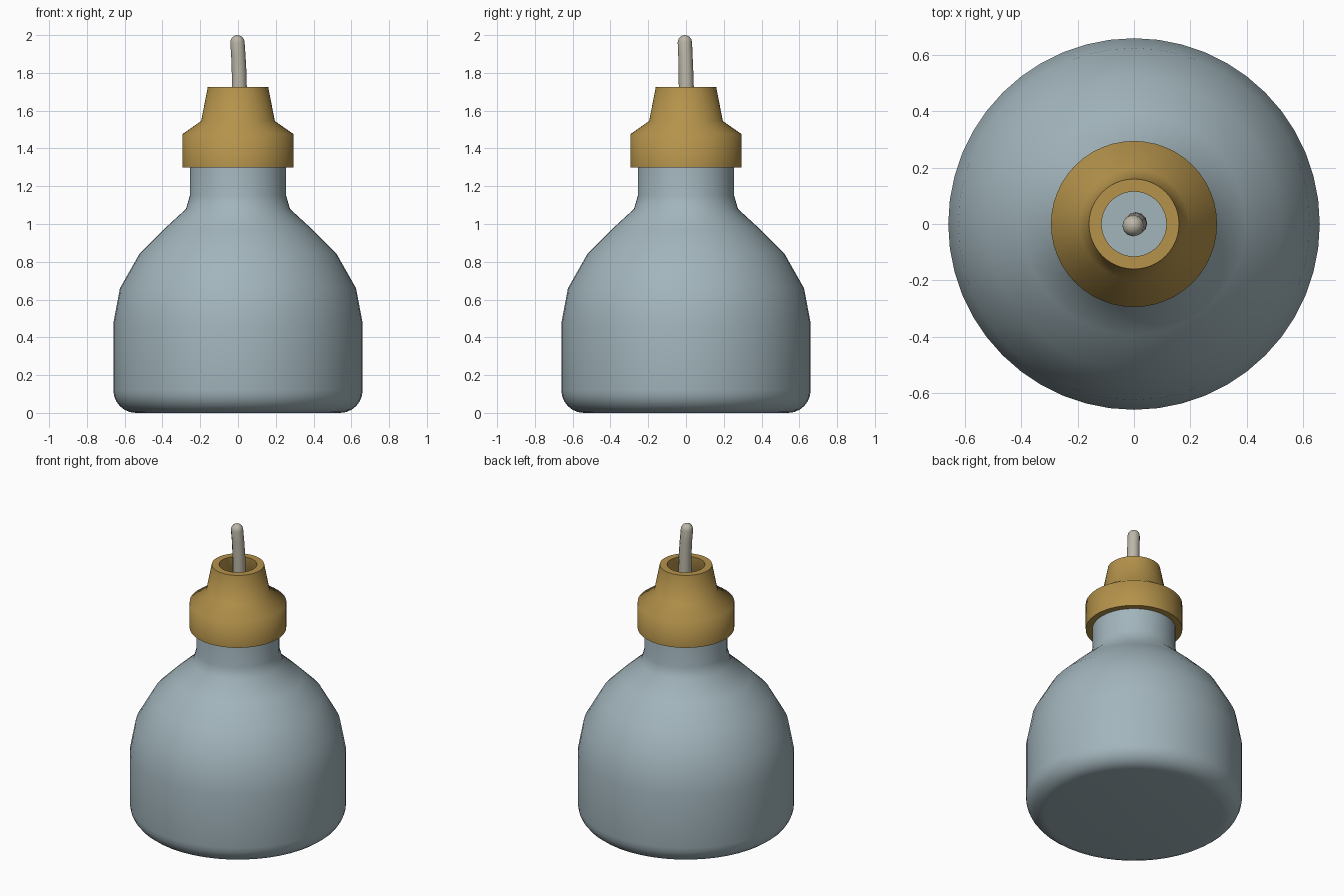
import bpy, bmesh, math

if "Cube" in bpy.data.objects:
    bpy.data.objects.remove(bpy.data.objects["Cube"])


def material(name, color):
    m = bpy.data.materials.new(name)
    m.diffuse_color = (*color, 1)
    m.use_nodes = True
    m.node_tree.nodes["Principled BSDF"].inputs["Base Color"].default_value = m.diffuse_color
    return m


def build(name, rings, sides, mat, angle, closed=False):
    """Skin a stack of horizontal rings given as (cx, cy, z, radius)."""
    bm = bmesh.new()
    loops = []
    for cx, cy, z, r in rings:
        loops.append([bm.verts.new((cx + r * math.cos(2 * math.pi * i / sides),
                                    cy + r * math.sin(2 * math.pi * i / sides), z))
                      for i in range(sides)])
    pairs = list(zip(loops, loops[1:]))
    if closed:
        pairs.append((loops[-1], loops[0]))
    for a, b in pairs:
        for i in range(sides):
            j = (i + 1) % sides
            bm.faces.new((a[i], a[j], b[j], b[i]))
    if not closed:
        bm.faces.new(loops[0][::-1])
        bm.faces.new(loops[-1])
    bmesh.ops.recalc_face_normals(bm, faces=bm.faces[:])
    me = bpy.data.meshes.new(name)
    bm.to_mesh(me)
    bm.free()
    ob = bpy.data.objects.new(name, me)
    bpy.context.collection.objects.link(ob)
    me.materials.append(mat)
    bpy.ops.object.select_all(action='DESELECT')
    ob.select_set(True)
    bpy.context.view_layer.objects.active = ob
    bpy.ops.object.shade_smooth_by_angle(angle=math.radians(angle))
    return ob


def lathe(profile):
    return [(0, 0, z, r) for r, z in profile]


glass = material("glass", (0.36, 0.46, 0.50))
brass = material("brass", (0.46, 0.29, 0.07))
cotton = material("cotton", (0.50, 0.47, 0.39))

# Flask: rounded foot, domed shoulder, straight neck
foot = [(0.54 + 0.12 * math.sin(a), 0.12 - 0.12 * math.cos(a))
        for a in (math.pi / 2 * i / 6 for i in range(7))]
flask = foot + [(0.66, 0.475), (0.625, 0.66), (0.52, 0.845), (0.395, 0.97),
                (0.275, 1.08), (0.255, 1.15), (0.255, 1.45)]
build("flask", lathe(flask), 48, glass, 40)

# Collar: hollow stepped cap with an open top
collar = [(0.25, 1.30), (0.295, 1.30), (0.295, 1.475), (0.195, 1.545),
          (0.16, 1.725), (0.115, 1.725), (0.13, 1.54), (0.25, 1.46)]
build("collar", lathe(collar), 48, brass, 60, closed=True)

# Wick: slightly bent cord with a rounded tip
wick = [(0.004, 0.002, 1.40, 0.04), (0.007, 0.002, 1.70, 0.04),
        (0.006, 0.0, 1.80, 0.039), (0.002, -0.003, 1.89, 0.038)]
wick += [(-0.003, -0.006, 1.962 + 0.038 * math.sin(a), 0.038 * math.cos(a))
         for a in (math.radians(d) for d in (0, 25, 50, 70, 86))]
build("wick", wick, 12, cotton, 60)
